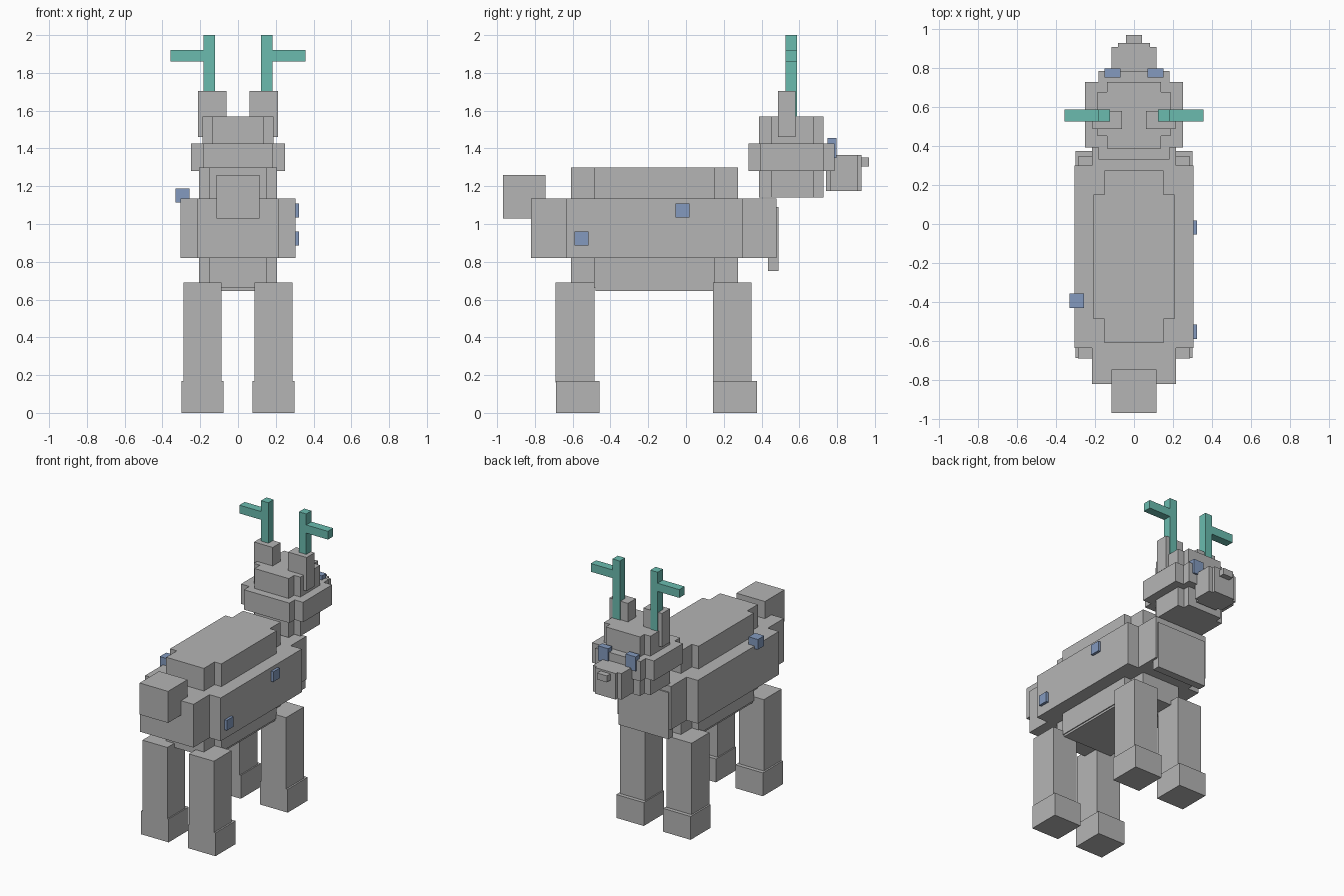
import bpy
import bmesh

if "Cube" in bpy.data.objects:
    bpy.data.objects.remove(bpy.data.objects["Cube"], do_unlink=True)


def make_material(name, rgb):
    mat = bpy.data.materials.new(name)
    mat.use_nodes = True
    colour = (*rgb, 1.0)
    mat.diffuse_color = colour
    mat.node_tree.nodes["Principled BSDF"].inputs["Base Color"].default_value = colour
    return mat


GREY = make_material("hide grey", (0.46, 0.46, 0.46))
TEAL = make_material("antler teal", (0.145, 0.50, 0.43))
BLUE = make_material("gem blue", (0.227, 0.323, 0.52))


def prism(name, outline, z, mat):
    """Extrude an xy outline between two heights."""
    bm = bmesh.new()
    base = bm.faces.new([bm.verts.new((x, y, z[0])) for x, y in outline])
    top = bmesh.ops.extrude_face_region(bm, geom=[base])["geom"]
    moved = [v for v in top if isinstance(v, bmesh.types.BMVert)]
    bmesh.ops.translate(bm, verts=moved, vec=(0, 0, z[1] - z[0]))
    bmesh.ops.recalc_face_normals(bm, faces=bm.faces)
    mesh = bpy.data.meshes.new(name)
    bm.to_mesh(mesh)
    bm.free()
    mesh.materials.append(mat)
    obj = bpy.data.objects.new(name, mesh)
    bpy.context.collection.objects.link(obj)
    return obj


def box(name, x, y, z, mat=GREY):
    return prism(name, [(x[0], y[0]), (x[1], y[0]), (x[1], y[1]), (x[0], y[1])], z, mat)


def pair(name, x, y, z, mat=GREY):
    box("left_" + name, x, y, z, mat)
    box("right_" + name, (-x[1], -x[0]), y, z, mat)


def notched(name, wide, narrow, short, long, z):
    """Block whose four upright corners are notched, giving a plus-shaped plan."""
    s0, s1 = short
    l0, l1 = long
    half = [(narrow, l0), (narrow, s0), (wide, s0), (wide, s1), (narrow, s1), (narrow, l1)]
    return prism(name, half + [(-x, y) for x, y in reversed(half)], z, GREY)


# Body
notched("flanks", 0.305, 0.215, (-0.635, 0.30), (-0.82, 0.48), (0.82, 1.135))
notched("torso", 0.207, 0.152, (-0.487, 0.15), (-0.61, 0.275), (0.66, 1.30))
box("belly", (-0.2, 0.2), (-0.48, 0.145), (0.645, 0.67))
box("chest_plate", (-0.2, 0.2), (0.435, 0.49), (0.75, 1.09))
box("tail", (-0.115, 0.115), (-0.97, -0.745), (1.03, 1.26))

# Legs and hooves
for end, y in (("rear", -0.69), ("fore", 0.142)):
    pair(end + "_leg", (0.087, 0.288), (y, y + 0.205), (0.16, 0.69))
    pair(end + "_hoof", (0.078, 0.30), (y + 0.002, y + 0.233), (0, 0.17))

# Head
notched("skull", 0.188, 0.138, (0.45, 0.678), (0.387, 0.727), (1.14, 1.57))
notched("brow", 0.25, 0.183, (0.392, 0.727), (0.33, 0.785), (1.28, 1.425))
notched("snout", 0.115, 0.083, (0.765, 0.908), (0.74, 0.928), (1.175, 1.365))
box("nose", (-0.04, 0.04), (0.92, 0.968), (1.305, 1.352))
pair("eye", (0.07, 0.152), (0.75, 0.797), (1.35, 1.455), BLUE)
pair("ear", (0.062, 0.212), (0.488, 0.58), (1.46, 1.705))

# Antlers
pair("antler_stem", (0.123, 0.182), (0.526, 0.587), (1.55, 2.0), TEAL)
pair("antler_branch", (0.15, 0.357), (0.526, 0.587), (1.86, 1.92), TEAL)

# Gems set into the hide
for name, x, y, z in (("rear_gem", 0.25, -0.59, 0.885),
                      ("middle_gem", 0.25, -0.055, 1.035),
                      ("back_gem", -0.33, -0.43, 1.115)):
    size = 0.074
    box(name, (x, x + size), (y, y + size), (z, z + size), BLUE)
